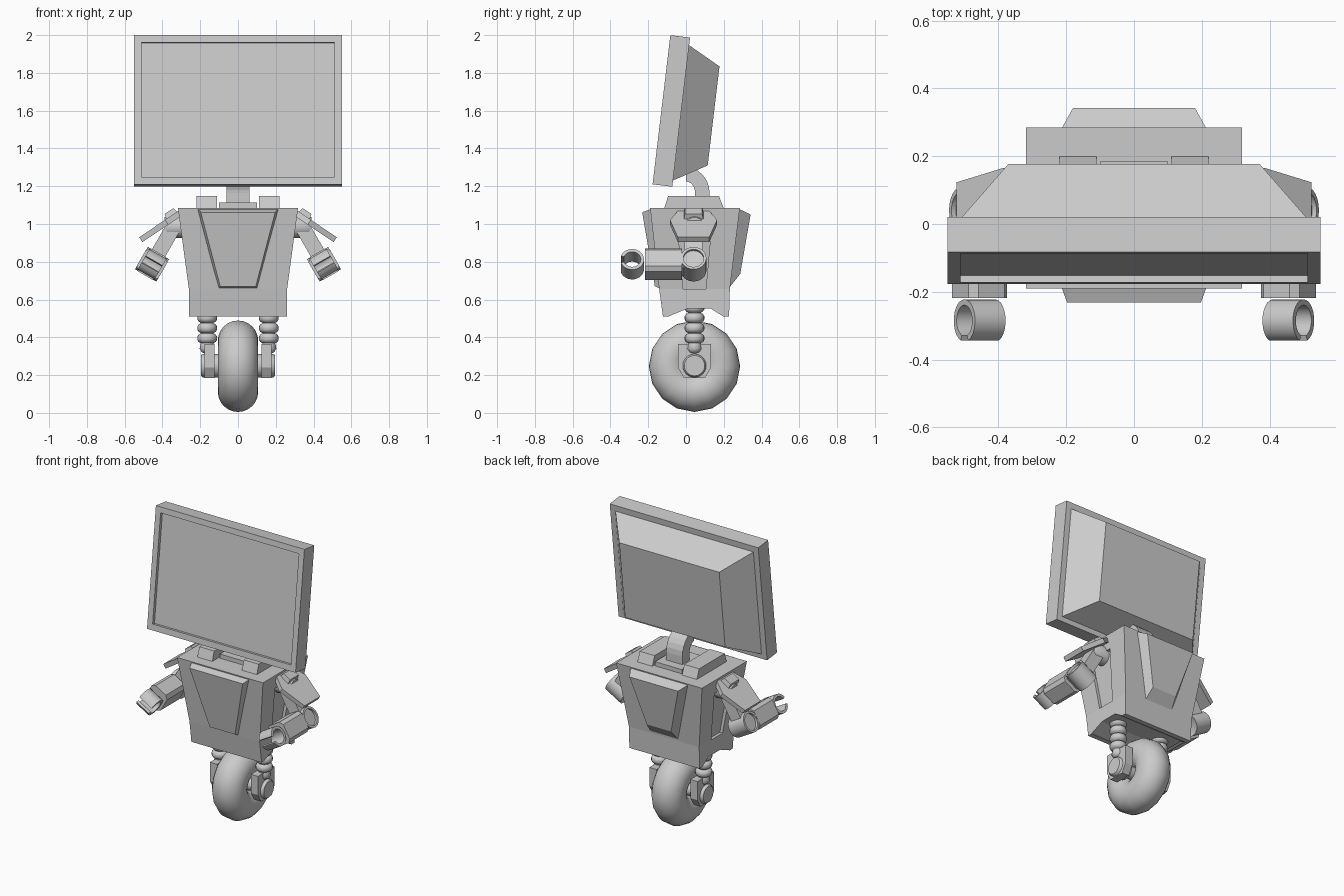
import bpy, bmesh, math
from mathutils import Matrix, Vector

if "Cube" in bpy.data.objects:
    bpy.data.objects.remove(bpy.data.objects["Cube"])


def finish(bm, name, m=None, mirror=False, smooth=False):
    if m is not None:
        bm.transform(m)
    bmesh.ops.recalc_face_normals(bm, faces=bm.faces)
    me = bpy.data.meshes.new(name)
    bm.to_mesh(me)
    bm.free()
    ob = bpy.data.objects.new(name, me)
    bpy.context.collection.objects.link(ob)
    if mirror:
        ob.modifiers.new("Mirror", 'MIRROR').use_mirror_merge = False
    if smooth:
        bpy.ops.object.select_all(action='DESELECT')
        bpy.context.view_layer.objects.active = ob
        ob.select_set(True)
        bpy.ops.object.shade_smooth_by_angle(angle=math.radians(40))
    return ob


def loft(name, rings, m=None, mirror=False, smooth=False, closed=False):
    """Skin a series of equal-length rings of points, capping the ends."""
    bm = bmesh.new()
    vs = [[bm.verts.new(p) for p in r] for r in rings]
    n = len(vs[0])
    pairs = list(zip(vs, vs[1:])) + ([(vs[-1], vs[0])] if closed else [])
    for a, b in pairs:
        for i in range(n):
            j = (i + 1) % n
            bm.faces.new((a[i], a[j], b[j], b[i]))
    if not closed:
        bm.faces.new(vs[0])
        bm.faces.new(vs[-1])
    return finish(bm, name, m, mirror, smooth)


def rect_z(x0, x1, y0, y1, z):
    return [(x0, y0, z), (x1, y0, z), (x1, y1, z), (x0, y1, z)]


def rect_y(hx, z0, z1, y):
    return [(-hx, y, z0), (hx, y, z0), (hx, y, z1), (-hx, y, z1)]


def prism(name, pts, x0, x1, m=None, mirror=False, smooth=False):
    """Extrude a (y, z) profile along x."""
    return loft(name, [[(x, y, z) for y, z in pts] for x in (x0, x1)], m, mirror, smooth)


def lathe(name, profile, m, mirror=True, seg=24):
    """Revolve (radius, height) points around the local x axis."""
    ang = [2 * math.pi * i / seg for i in range(seg)]
    rings = [[(h, r * math.cos(a), r * math.sin(a)) for a in ang] for r, h in profile]
    return loft(name, rings, m, mirror, True)


def cut(ob, cutter):
    cutter.hide_render = True
    cutter.hide_viewport = True
    mod = ob.modifiers.new("Cut", 'BOOLEAN')
    mod.operation = 'DIFFERENCE'
    mod.solver = 'EXACT'
    mod.object = cutter


T = Matrix.Translation
YC = 0.045  # fore-aft line of wheel, arms and springs

# Screen: recessed front frame and tapered rear housing, leaning back
tilt = T((0, -0.177, 1.21)) @ Matrix.Rotation(-0.1185, 4, 'X')
loft("screen_frame", [rect_y(0.55, 0, 0.795, 0.105), rect_y(0.55, 0, 0.795, 0),
                      rect_y(0.512, 0.04, 0.757, 0), rect_y(0.512, 0.04, 0.757, 0.02)], tilt)
loft("screen_housing", [rect_y(0.515, 0.03, 0.757, 0.1), rect_y(0.37, 0.134, 0.662, 0.278)], tilt)

# Curved neck
arc = [math.radians(a) for a in range(0, 91, 15)]
outer = [(0.0 + 0.125 * math.cos(a), 1.165 + 0.135 * math.sin(a)) for a in arc]
inner = [(0.0 + 0.048 * math.cos(a), 1.165 + 0.06 * math.sin(a)) for a in reversed(arc)]
prism("neck", [(0.125, 1.09)] + outer + inner + [(0.048, 1.09)], -0.06, 0.06)

# Body, with an arched underside and recessed side panels
body = loft("body", [rect_z(-0.26, 0.26, -0.122, 0.228, 0.51),
                     rect_z(-0.26, 0.26, -0.142, 0.232, 0.655),
                     rect_z(-0.318, 0.318, -0.19, 0.285, 1.085)])
cut(body, prism("underside_cutter", [(-0.09, 0.5), (-0.09, 0.512), (0.01, 0.553),
                                     (0.13, 0.553), (0.195, 0.512), (0.195, 0.5)], -0.4, 0.4))
for s in (-1, 1):
    rings = []
    for off in (-0.02, 0.06):
        rings.append([(s * (0.26 + off), -0.015, 0.655), (s * (0.26 + off), 0.105, 0.655),
                      (s * (0.305 + off), 0.135, 0.99), (s * (0.305 + off), -0.045, 0.99)])
    cut(body, loft("side_panel_cutter", rings))


# Raised chest and back panels
def panel(name, base, face):
    rings = []
    for (wt, yt, zt), (wb, yb, zb) in (base, face):
        rings.append([(-wt, yt, zt), (wt, yt, zt), (wb, yb, zb), (-wb, yb, zb)])
    loft(name, rings)


panel("chest_panel", ((0.22, -0.17, 1.085), (0.105, -0.125, 0.652)),
      ((0.197, -0.232, 1.062), (0.094, -0.165, 0.67)))
panel("back_panel", ((0.22, 0.27, 1.085), (0.105, 0.22, 0.652)),
      ((0.18, 0.342, 1.05), (0.09, 0.287, 0.735)))

# Collar blocks and neck plate
loft("collar_block", [rect_z(0.11, 0.22, -0.12, 0.205, 1.07),
                      rect_z(0.11, 0.22, -0.095, 0.175, 1.147)], mirror=True)
loft("neck_plate", [rect_z(-0.1, 0.1, -0.05, 0.185, 1.07),
                    rect_z(-0.1, 0.1, -0.05, 0.185, 1.113)])

# Shoulder guard, its clip and the shoulder joint
slope = T((0.31, YC - 0.005, 1.07)) @ Matrix.Rotation(math.radians(34), 4, 'Y')
guard = [(0, -0.08), (0.09, -0.125), (0.255, -0.083), (0.255, 0.083), (0.09, 0.125), (0, 0.08)]
loft("shoulder_guard", [[(x, y, z) for x, y in guard] for z in (-0.028, 0.003)], slope, True)
loft("shoulder_clip", [rect_z(0.01, 0.085, -0.055, 0.055, -0.01),
                       rect_z(0.02, 0.075, -0.045, 0.045, 0.03)], slope, True)
lathe("shoulder_joint", [(0.06, 0.27), (0.06, 0.375), (0.05, 0.39)], T((0, YC, 0.985)))

# Arm: tilted 30 degrees outward around the elbow
arm = T((0.455, YC - 0.005, 0.787)) @ Matrix.Rotation(math.radians(-30), 4, 'Y')
loft("upper_arm", [rect_z(-0.04, 0.04, -0.048, 0.048, z) for z in (0, 0.22)], arm, True)
lathe("elbow", [(0.05, -0.055), (0.068, -0.065), (0.068, 0.065),
                (0.054, 0.065), (0.054, 0.05)], arm)
a, b, c = 0.066, 0.07, 0.022
octagon = [(-a + c, -b), (a - c, -b), (a, -b + c), (a, b - c),
           (a - c, b), (-a + c, b), (-a, b - c), (-a, -b + c)]
loft("forearm", [[(x, y, z) for x, z in octagon] for y in (-0.258, -0.06)], arm, True)
loft("forearm_link", [rect_z(-0.045, 0.045, -0.08, 0, z) for z in (-0.045, 0.045)], arm, True)

# Open claw at the end of the forearm
sweep = [math.radians(180 + 20 + 320 * i / 20) for i in range(21)]
claw = [(-0.325 + 0.063 * math.cos(t), 0.063 * math.sin(t)) for t in sweep]
claw += [(-0.325 + 0.046 * math.cos(t), 0.046 * math.sin(t)) for t in reversed(sweep)]
prism("claw", claw, -0.052, 0.052, arm, True, True)

# Wheel
tyre = []
for i in range(16):
    t = 2 * math.pi * i / 16
    ring = []
    for j in range(24):
        p = 2 * math.pi * j / 24
        r = 0.135 + 0.107 * math.cos(p)
        ring.append((0.107 * math.sin(p), YC + r * math.cos(t), 0.247 + r * math.sin(t)))
    tyre.append(ring)
wheel = loft("wheel", tyre, smooth=True, closed=True)

# Axle, hub caps and brackets
hub = T((0, YC, 0.25))
lathe("axle", [(0.04, -0.15), (0.04, 0.15)], hub, mirror=False)
lathe("hub_cap", [(0.062, 0.105), (0.062, 0.187), (0.054, 0.197)], hub)
bracket = [(-0.088, 0.115), (-0.088, -0.01), (-0.055, -0.066),
           (0.055, -0.066), (0.088, -0.01), (0.088, 0.115)]
prism("wheel_bracket", bracket, 0.125, 0.178, hub, True)

# Ribbed suspension legs between bracket and body
rib = []
for k in range(4):
    h = 0.395 + 0.054 * k
    for d, r in ((-0.026, 0.034), (-0.019, 0.046), (-0.008, 0.052),
                 (0.008, 0.052), (0.019, 0.046), (0.026, 0.034)):
        rib.append((r, h + d))
foot = [(0.015, 0.315), (0.03, 0.322), (0.04, 0.34), (0.036, 0.36)]
lathe("suspension_leg", foot + rib, T((0.163, YC, 0)) @ Matrix.Rotation(-math.pi / 2, 4, 'Y'), seg=20)
